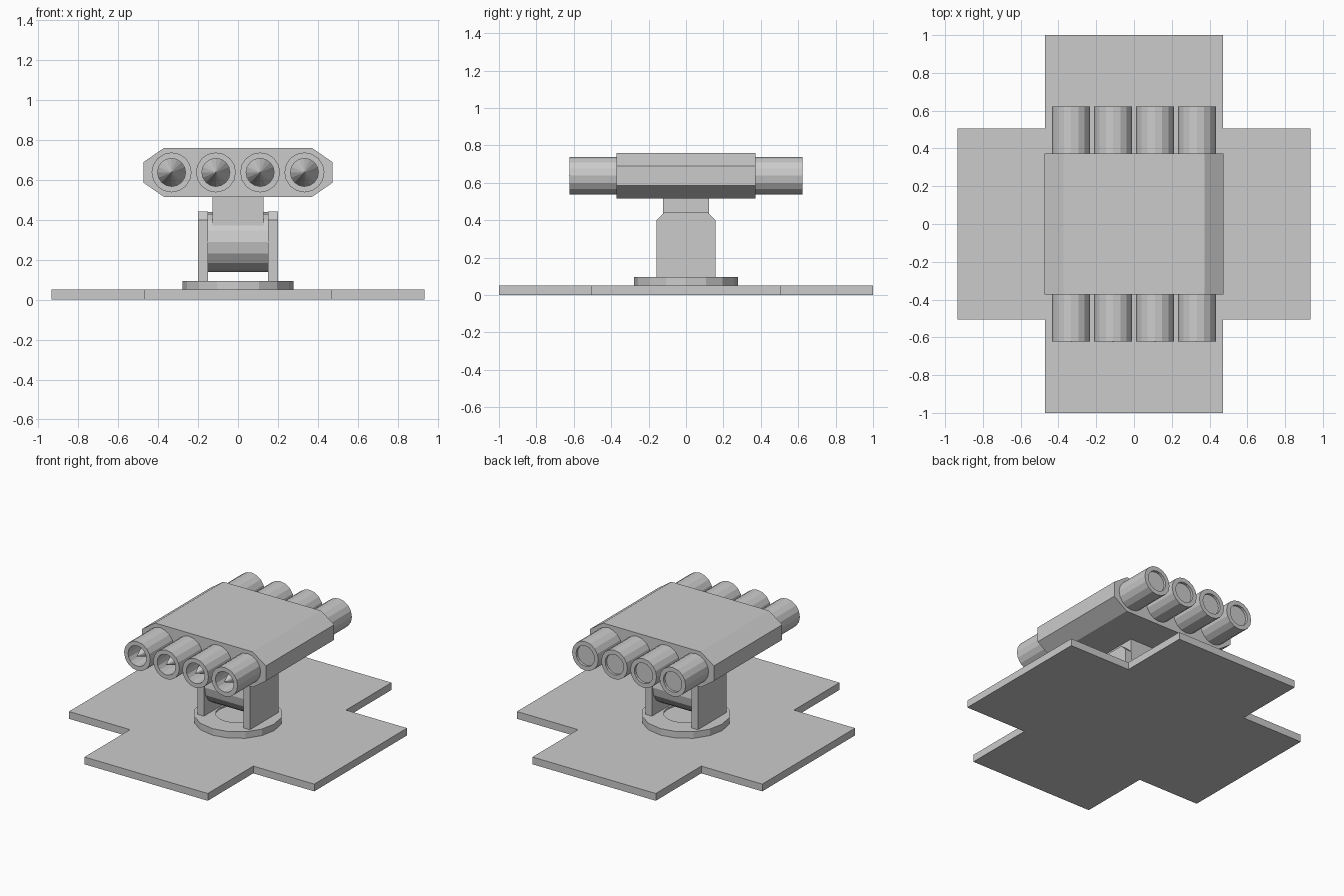
import bpy
import bmesh
from math import cos, sin, tau
from mathutils import Matrix

if "Cube" in bpy.data.objects:
    bpy.data.objects.remove(bpy.data.objects["Cube"], do_unlink=True)

SIDES = 16

# One plain grey for the whole model
grey = bpy.data.materials.new("plain grey")
grey.use_nodes = True
colour = (0.6, 0.6, 0.6, 1)
grey.diffuse_color = colour
grey.node_tree.nodes["Principled BSDF"].inputs["Base Color"].default_value = colour


def finish(name, bm):
    bmesh.ops.recalc_face_normals(bm, faces=bm.faces)
    mesh = bpy.data.meshes.new(name)
    bm.to_mesh(mesh)
    bm.free()
    mesh.materials.append(grey)
    obj = bpy.data.objects.new(name, mesh)
    bpy.context.collection.objects.link(obj)
    return obj


def prism(name, outline, axis, start, end):
    """Extrude a 2D outline along the axis; outline holds the other two coordinates."""
    def point(a, b, t):
        p = [a, b]
        p.insert("xyz".index(axis), t)
        return p
    bm = bmesh.new()
    face = bm.faces.new([bm.verts.new(point(a, b, start)) for a, b in outline])
    new = bmesh.ops.extrude_face_region(bm, geom=[face])["geom"]
    verts = [v for v in new if isinstance(v, bmesh.types.BMVert)]
    bmesh.ops.translate(bm, verts=verts, vec=point(0, 0, end - start))
    return finish(name, bm)


def lathe(name, profile, matrix=Matrix()):
    """Turn (radius, height) points around z, then place the result."""
    bm = bmesh.new()
    rings = []
    for r, h in profile:
        count = SIDES if r else 1
        rings.append([bm.verts.new((r * cos(tau * i / SIDES), r * sin(tau * i / SIDES), h))
                      for i in range(count)])
    for low, high in zip(rings, rings[1:]):
        for i in range(SIDES):
            j = (i + 1) % SIDES
            corners = [low[i % len(low)], low[j % len(low)],
                       high[j % len(high)], high[i % len(high)]]
            bm.faces.new(list(dict.fromkeys(corners)))
    bm.transform(matrix)
    return finish(name, bm)


def mirrored(quarter):
    """Complete an outline from its first-quadrant points."""
    back = quarter[::-1]
    return (quarter + [(-a, b) for a, b in back]
            + [(-a, -b) for a, b in quarter] + [(a, -b) for a, b in back])


# Cross-shaped ground plate
prism("base_plate", mirrored([(0.935, 0.505), (0.47, 0.505), (0.47, 1.0)]), "z", 0, 0.05)

# Turntable ring with a shallow round recess
lathe("turntable", [(0, 0.05), (0.277, 0.05), (0.277, 0.095),
                    (0.14, 0.095), (0.14, 0.085), (0, 0.085)])

# Pair of upright brackets with clipped top corners
bracket = [(-0.157, 0.095), (0.157, 0.095), (0.157, 0.4),
           (0.115, 0.442), (-0.115, 0.442), (-0.157, 0.4)]
for side, x in (("left", 0.15), ("right", -0.2)):
    prism(side + "_bracket", bracket, "x", x, x + 0.05)

# Tilting drum between the brackets
lathe("pivot_drum", [(0, -0.15), (0.15, -0.15), (0.15, 0.15), (0, 0.15)],
      Matrix.Translation((0, 0, 0.29)) @ Matrix.Rotation(tau / 4, 4, "Y"))

# Neck joining the drum to the housing
prism("neck", mirrored([(0.127, 0.122)]), "z", 0.32, 0.53)

# Eight-sided housing
housing = [(x, z + 0.638) for x, z in mirrored([(0.473, 0.052), (0.372, 0.122)])]
prism("housing", housing, "y", -0.372, 0.372)

# Launch tubes: pointed tip inside the front opening, recessed cap at the back
tube = [(0, -0.628), (0.07, -0.45), (0.07, -0.622), (0.1, -0.622),
        (0.1, 0.622), (0.07, 0.622), (0.07, 0.605), (0, 0.605)]
for i in range(4):
    place = Matrix.Translation(((i - 1.5) * 0.222, 0, 0.638))
    lathe(f"launch_tube_{i + 1}", tube, place @ Matrix.Rotation(-tau / 4, 4, "X"))
